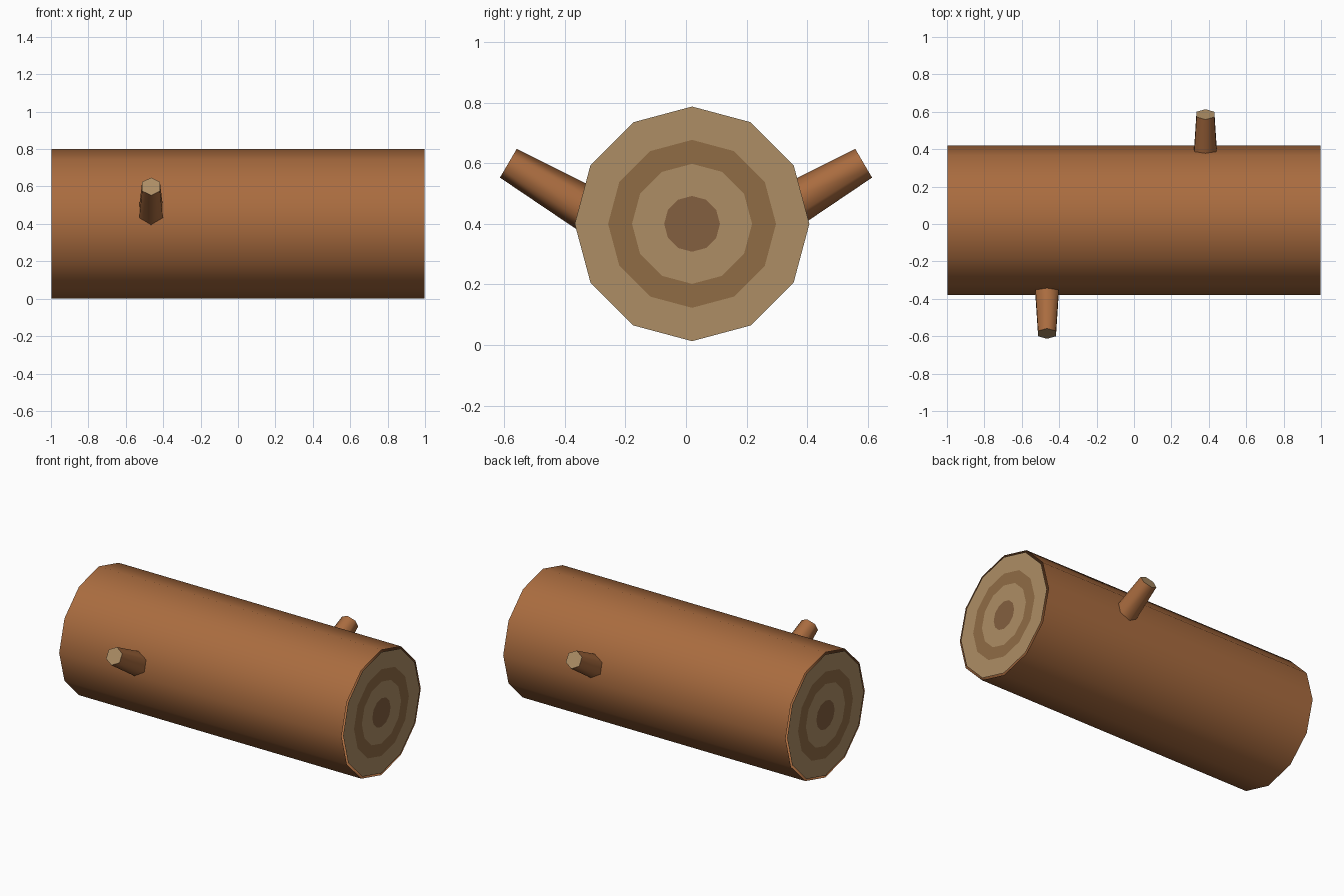
import bpy, bmesh, math
from mathutils import Vector

if "Cube" in bpy.data.objects:
    bpy.data.objects.remove(bpy.data.objects["Cube"])

CY, CZ = 0.02, 0.40   # log axis


def material(name, rgb):
    m = bpy.data.materials.new(name)
    m.diffuse_color = (*rgb, 1)
    m.use_nodes = True
    m.node_tree.nodes["Principled BSDF"].inputs["Base Color"].default_value = m.diffuse_color
    return m


bark = material("bark", (0.40, 0.15, 0.05))
wood = material("cut_wood", (0.42, 0.27, 0.13))
ring = material("growth_ring", (0.28, 0.15, 0.06))
core = material("heartwood", (0.23, 0.115, 0.05))


def loop(bm, center, u, v, radius, sides):
    """Polygon of vertices, the first one pointing along u."""
    pts = []
    for i in range(sides):
        a = 2 * math.pi * i / sides
        pts.append(bm.verts.new(center + radius * (math.cos(a) * u + math.sin(a) * v)))
    return pts


def bridge(bm, a, b, mat=0):
    n = len(a)
    for i in range(n):
        f = bm.faces.new((a[i], a[(i + 1) % n], b[(i + 1) % n], b[i]))
        f.material_index = mat


def finish(bm, name, mats, smooth):
    me = bpy.data.meshes.new(name)
    bm.to_mesh(me)
    bm.free()
    ob = bpy.data.objects.new(name, me)
    bpy.context.collection.objects.link(ob)
    for m in mats:
        me.materials.append(m)
    if smooth:
        bpy.ops.object.select_all(action='DESELECT')
        ob.select_set(True)
        bpy.context.view_layer.objects.active = ob
        bpy.ops.object.shade_smooth_by_angle(angle=math.radians(70))
    return ob


UP, BACK = Vector((0, 0, 1)), Vector((0, 1, 0))

# Bark: open twelve-sided tube
bm = bmesh.new()
ends = [loop(bm, Vector((x, CY, CZ)), UP, -BACK, 0.40, 12) for x in (-0.998, 0.998)]
bridge(bm, *ends)
finish(bm, "bark_tube", [bark], True)

# Cut ends: concentric ring discs, slightly smaller than the bark
for side, name in ((1, "cut_end_right"), (-1, "cut_end_left")):
    bm = bmesh.new()
    c = Vector((side, CY, CZ))
    loops = [loop(bm, c, UP, -BACK * side, r, 12) for r in (0.387, 0.277, 0.198, 0.092)]
    for i, mat in enumerate((0, 1, 0)):
        bridge(bm, loops[i], loops[i + 1], mat)
    bm.faces.new(loops[-1]).material_index = 2
    finish(bm, name, [wood, ring, core], False)

# Branch stubs: tapered six-sided stumps rising 30 degrees
for name, x, s in (("branch_stub_front", -0.465, -1), ("branch_stub_back", 0.382, 1)):
    bm = bmesh.new()
    t = math.radians(30.3)
    d = Vector((0, s * math.cos(t), math.sin(t)))
    u = Vector((0, -s * math.sin(t), math.cos(t)))
    v = d.cross(u)
    tip = Vector((x, s * 0.586, 0.60))
    base = loop(bm, tip - 0.34 * d, u, v, 0.077, 6)
    top = loop(bm, tip, u, v, 0.055, 6)
    bridge(bm, base, top)
    bm.faces.new(top).material_index = 1
    finish(bm, name, [bark, wood], True)
